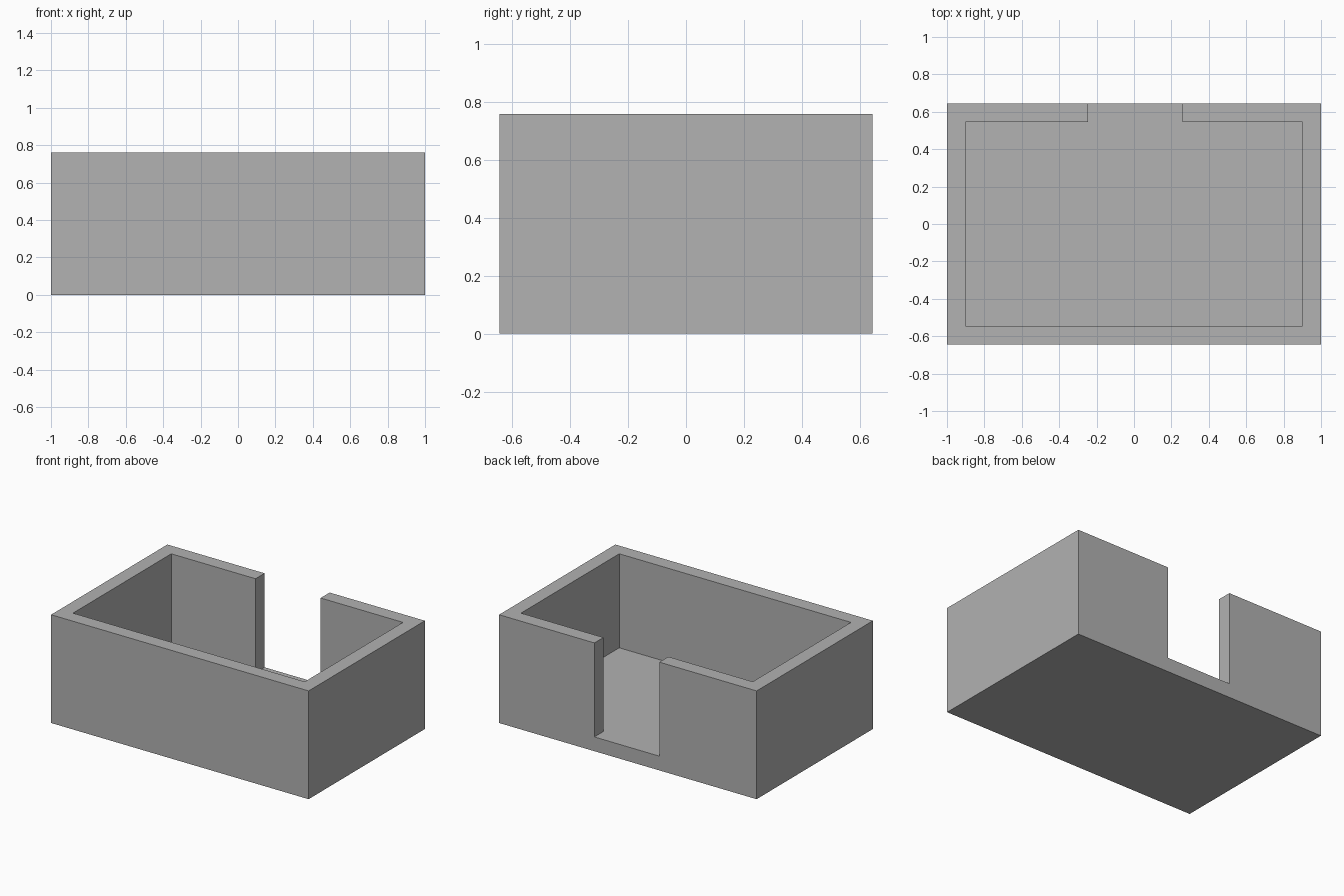
import bpy
import bmesh

old = bpy.data.objects.get("Cube")
if old:
    bpy.data.objects.remove(old, do_unlink=True)

HALF_X, HALF_Y, HEIGHT = 1.0, 0.645, 0.76
WALL, FLOOR = 0.1, 0.1
DOOR_RIGHT, DOOR_LEFT = -0.245, 0.26

grey = bpy.data.materials.new("plain grey")
grey.use_nodes = True
colour = (0.445, 0.445, 0.445, 1)
grey.diffuse_color = colour
grey.node_tree.nodes["Principled BSDF"].inputs["Base Color"].default_value = colour


def prism(name, outline, bottom, top):
    """Extrude a plan outline upwards into a closed solid."""
    bm = bmesh.new()
    base = bm.faces.new([bm.verts.new((x, y, bottom)) for x, y in outline])
    sides = bmesh.ops.extrude_face_region(bm, geom=[base], use_keep_orig=True)
    verts = [v for v in sides["geom"] if isinstance(v, bmesh.types.BMVert)]
    bmesh.ops.translate(bm, verts=verts, vec=(0, 0, top - bottom))
    bmesh.ops.recalc_face_normals(bm, faces=bm.faces)
    mesh = bpy.data.meshes.new(name)
    bm.to_mesh(mesh)
    bm.free()
    mesh.materials.append(grey)
    obj = bpy.data.objects.new(name, mesh)
    bpy.context.collection.objects.link(obj)
    return obj


# Solid outer block
shell = prism("open_box", [(-HALF_X, -HALF_Y), (HALF_X, -HALF_Y),
                           (HALF_X, HALF_Y), (-HALF_X, HALF_Y)], 0, HEIGHT)

# Room space, with the doorway running out through the back wall
ix, iy, out = HALF_X - WALL, HALF_Y - WALL, HALF_Y + WALL
cavity = prism("cavity_cutter", [(-ix, -iy), (ix, -iy), (ix, iy),
                                 (DOOR_LEFT, iy), (DOOR_LEFT, out),
                                 (DOOR_RIGHT, out), (DOOR_RIGHT, iy),
                                 (-ix, iy)], FLOOR, HEIGHT + WALL)
cavity.hide_render = True

# Hollow the block, then drop the cutter
cut = shell.modifiers.new("hollow", "BOOLEAN")
cut.operation = "DIFFERENCE"
cut.solver = "EXACT"
cut.object = cavity
bpy.context.view_layer.objects.active = shell
bpy.ops.object.modifier_apply(modifier=cut.name)
bpy.data.objects.remove(cavity, do_unlink=True)
